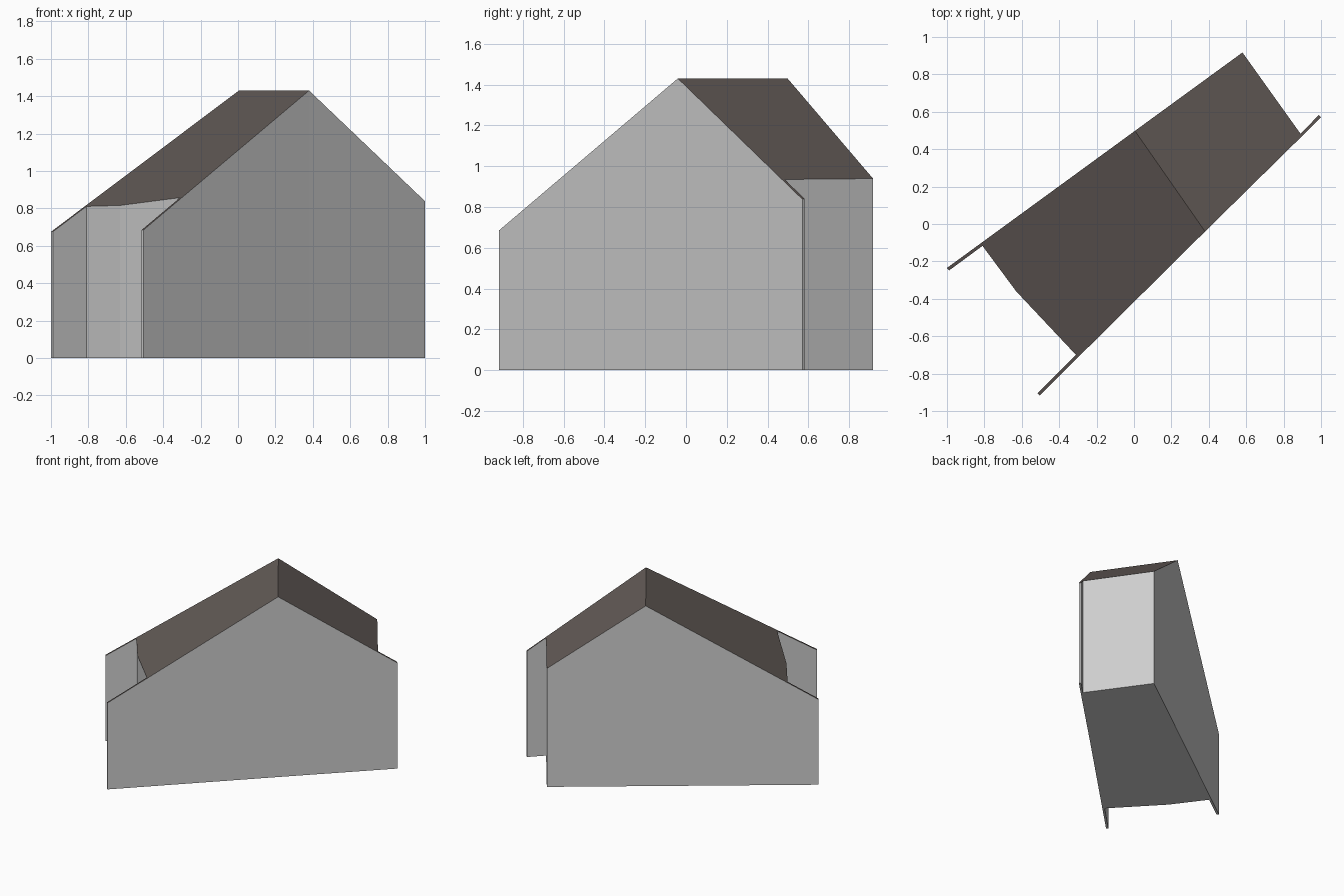
import bpy, bmesh

if "Cube" in bpy.data.objects:
    bpy.data.objects.remove(bpy.data.objects["Cube"])

def material(name, rgb):
    m = bpy.data.materials.new(name)
    m.diffuse_color = (*rgb, 1)
    m.use_nodes = True
    m.node_tree.nodes["Principled BSDF"].inputs["Base Color"].default_value = m.diffuse_color
    return m

RIDGE_Z = 1.43

# Footprint with thin party walls running past the house at both ends
ridge_back, ridge_front = (0.005, 0.498), (0.38, -0.04)
west = [(-1.0, -0.235), (-0.988, -0.248), (-0.81, -0.117), (-0.63, -0.36),
        (-0.31, -0.70), (-0.517, -0.905), (-0.505, -0.917)]
east = [(1.0, 0.57), (0.988, 0.582), (0.89, 0.483), (0.58, 0.917)]

def roof_height(p, slope):
    # distance from the ridge line times the pitch
    rx, ry = ridge_front[0] - ridge_back[0], ridge_front[1] - ridge_back[1]
    d = abs(rx * (p[1] - ridge_back[1]) - ry * (p[0] - ridge_back[0]))
    return RIDGE_Z - slope * d / (rx * rx + ry * ry) ** 0.5

outline = ([(*ridge_back, RIDGE_Z)]
           + [(*p, roof_height(p, 0.607)) for p in west]
           + [(*ridge_front, RIDGE_Z)]
           + [(*p, roof_height(p, 0.69)) for p in east])

# House body: walls and floor, with the two roof slopes on top
bm = bmesh.new()
top = [bm.verts.new(p) for p in outline]
low = [bm.verts.new((x, y, 0)) for x, y, z in outline]
n = len(top)
k = len(west) + 1
for i in range(n):
    j = (i + 1) % n
    bm.faces.new((low[i], low[j], top[j], top[i]))
bm.faces.new(low[::-1])
for slope in (top[:k + 1], top[k:] + top[:1]):
    bm.faces.new(slope).material_index = 1
bm.normal_update()

mesh = bpy.data.meshes.new("house")
bm.to_mesh(mesh)
bm.free()
mesh.materials.append(material("wall grey", (0.62, 0.62, 0.62)))
mesh.materials.append(material("roof brown", (0.125, 0.105, 0.096)))
bpy.context.collection.objects.link(bpy.data.objects.new("house", mesh))
